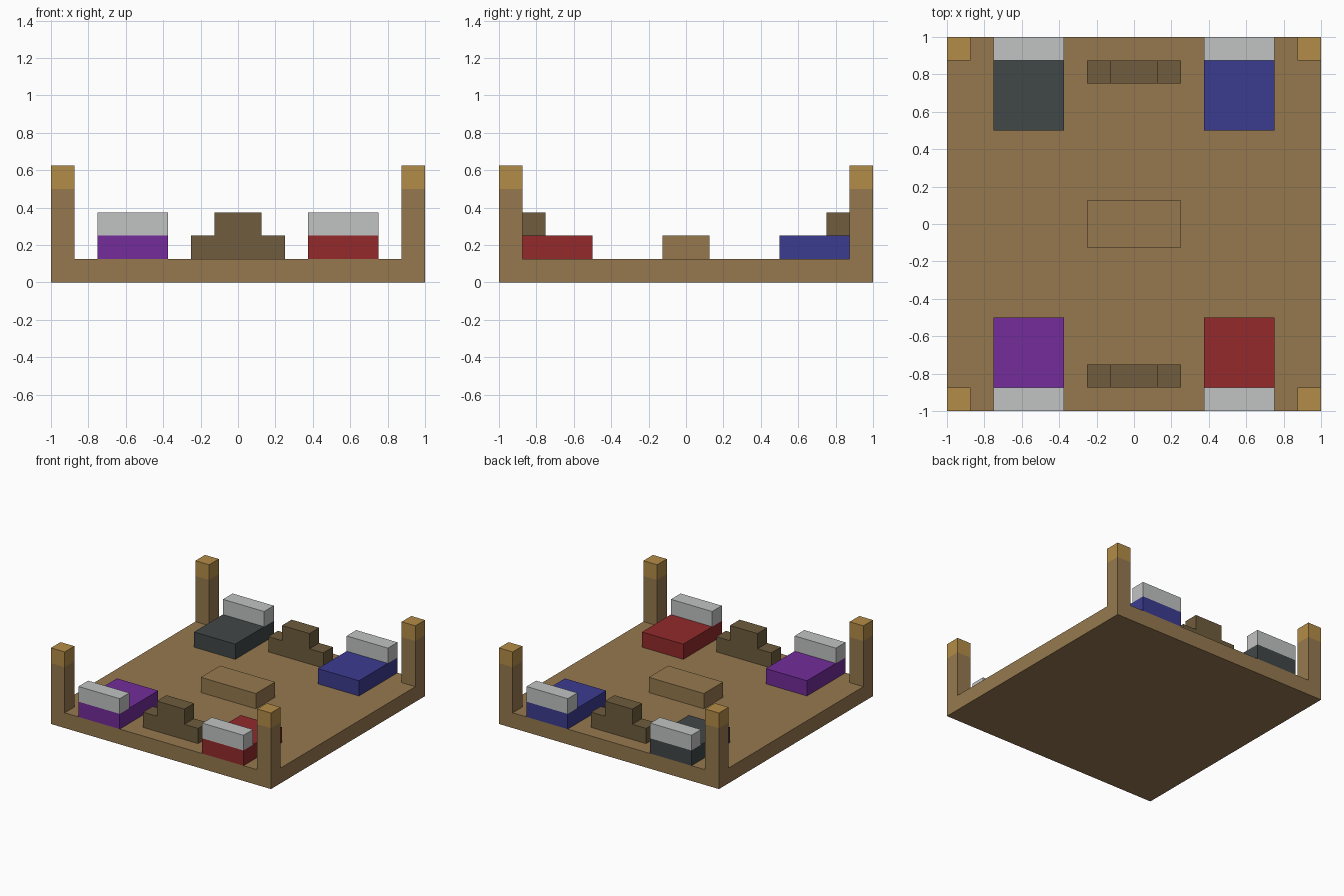
import bpy

cube = bpy.data.objects.get("Cube")
if cube:
    bpy.data.objects.remove(cube, do_unlink=True)

U = 0.125  # block module


def material(name, rgb):
    """Flat material from an sRGB colour given in 0-255."""
    linear = [((c / 255 + 0.055) / 1.055) ** 2.4 for c in rgb] + [1.0]
    mat = bpy.data.materials.new(name)
    mat.use_nodes = True
    mat.diffuse_color = linear
    bsdf = next(n for n in mat.node_tree.nodes if n.type == 'BSDF_PRINCIPLED')
    bsdf.inputs["Base Color"].default_value = linear
    return mat


wood = material("wood", (150, 121, 79))
light_wood = material("light_wood", (180, 140, 72))
dark_wood = material("dark_wood", (110, 92, 61))
white = material("white", (193, 195, 194))
purple = material("purple", (115, 44, 155))
red = material("red", (147, 42, 43))
blue = material("blue", (59, 59, 144))
grey = material("grey", (65, 71, 71))


def box(name, mat, centre, size):
    """Box in module units; centre is (x, y, bottom z)."""
    x, y, z = centre
    bpy.ops.mesh.primitive_cube_add(size=1, location=(x * U, y * U, (z + size[2] / 2) * U))
    obj = bpy.context.object
    obj.name = name
    obj.scale = [s * U for s in size]
    bpy.ops.object.transform_apply(location=False, rotation=False, scale=True)
    obj.data.materials.append(mat)
    return obj


# Floor and central table
box("floor", wood, (0, 0, 0), (16, 16, 1))
box("table", wood, (0, 0, 1), (4, 2, 1))

seat_colours = {("front", "right"): purple, ("front", "left"): red,
                ("back", "right"): grey, ("back", "left"): blue}

for end, sy in (("front", -1), ("back", 1)):
    # Stepped stand between the seats
    box(f"{end}_stand_base", dark_wood, (0, sy * 6.5, 1), (4, 1, 1))
    box(f"{end}_stand_top", dark_wood, (0, sy * 6.5, 2), (2, 1, 1))
    for side, sx in (("right", -1), ("left", 1)):
        name = f"{end}_{side}"
        # Corner post with a light cap
        box(f"{name}_post", wood, (sx * 7.5, sy * 7.5, 1), (1, 1, 3))
        box(f"{name}_post_cap", light_wood, (sx * 7.5, sy * 7.5, 4), (1, 1, 1))
        # Coloured seat with a white backrest
        box(f"{name}_seat", seat_colours[end, side], (sx * 4.5, sy * 6, 1), (3, 4, 1))
        box(f"{name}_backrest", white, (sx * 4.5, sy * 7.5, 2), (3, 1, 1))
